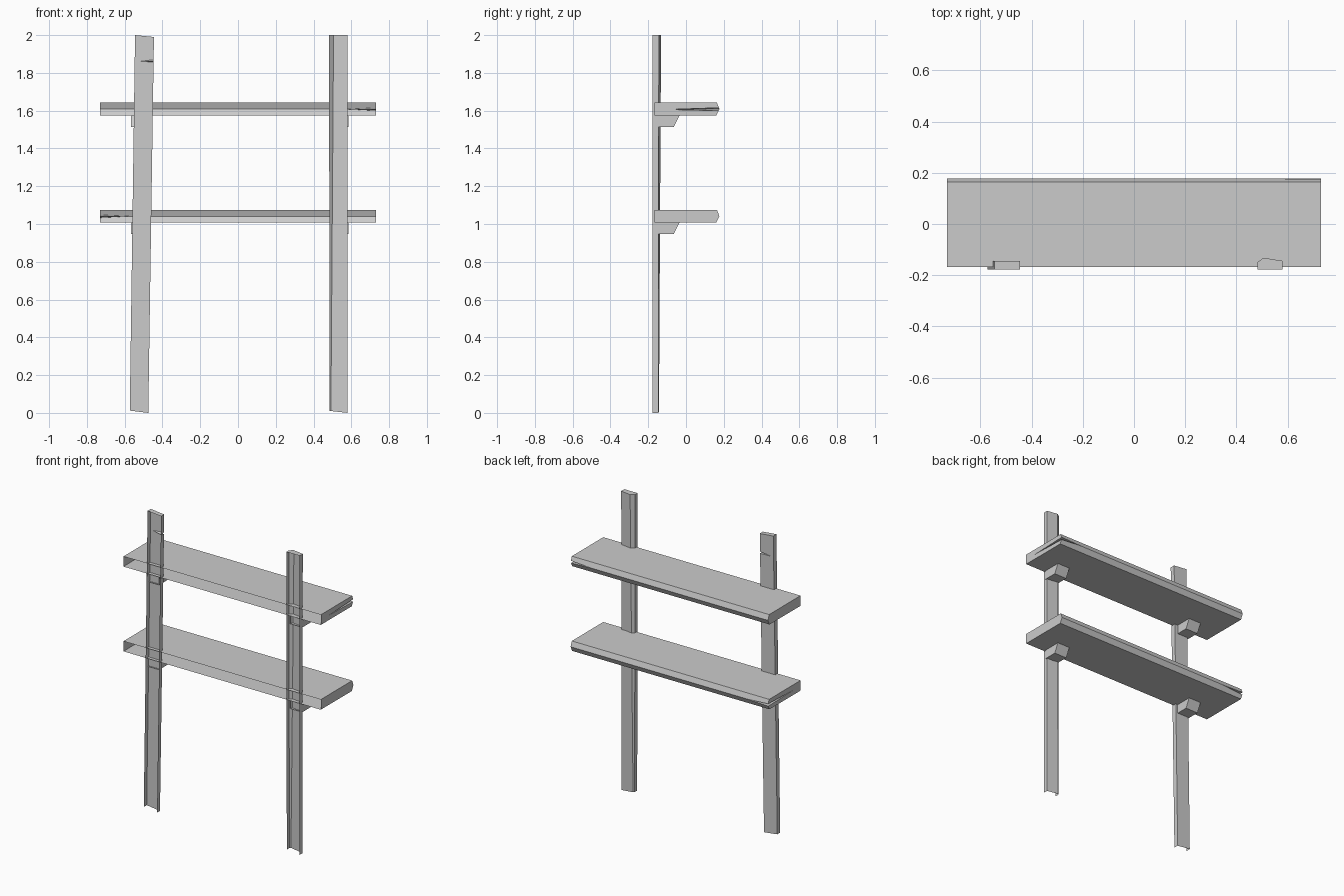
import bpy
import bmesh
from mathutils import Vector

cube = bpy.data.objects.get("Cube")
if cube:
    bpy.data.objects.remove(cube, do_unlink=True)

# One plain grey for everything
GREY = (0.6, 0.6, 0.6, 1.0)
grey = bpy.data.materials.new("plain_grey")
grey.use_nodes = True
grey.diffuse_color = GREY
bsdf = next(n for n in grey.node_tree.nodes if n.type == 'BSDF_PRINCIPLED')
bsdf.inputs["Base Color"].default_value = GREY


def new_object(name, bm):
    bmesh.ops.recalc_face_normals(bm, faces=bm.faces[:])
    mesh = bpy.data.meshes.new(name)
    bm.to_mesh(mesh)
    bm.free()
    mesh.materials.append(grey)
    obj = bpy.data.objects.new(name, mesh)
    bpy.context.collection.objects.link(obj)
    return obj


def loft(name, ring_a, ring_b):
    """Closed solid between two matching outlines."""
    bm = bmesh.new()
    a = [bm.verts.new(p) for p in ring_a]
    b = [bm.verts.new(p) for p in ring_b]
    bm.faces.new(a)
    bm.faces.new(b)
    for i in range(len(a)):
        j = (i + 1) % len(a)
        bm.faces.new((a[i], a[j], b[j], b[i]))
    return new_object(name, bm)


def extrude_x(name, profile, x0, x1):
    return loft(name, [(x0, y, z) for y, z in profile],
                [(x1, y, z) for y, z in profile])


def carve(obj, points):
    """Cut a thin wedge-shaped split out of a solid."""
    bm = bmesh.new()
    bmesh.ops.convex_hull(bm, input=[bm.verts.new(p) for p in points])
    cutter = new_object("split_cutter", bm)
    cutter.hide_render = True
    mod = obj.modifiers.new("split", 'BOOLEAN')
    mod.operation = 'DIFFERENCE'
    mod.solver = 'EXACT'
    mod.object = cutter
    bpy.context.view_layer.objects.active = obj
    bpy.ops.object.modifier_apply(modifier=mod.name)
    bpy.data.objects.remove(cutter, do_unlink=True)


def open_faces(obj, bottom=False):
    """Leave the front, and for posts the foot, open."""
    bm = bmesh.new()
    bm.from_mesh(obj.data)
    bm.normal_update()
    gone = [f for f in bm.faces if f.normal.y < -0.95
            or (bottom and f.normal.z < -0.5 and f.calc_center_median().z < 0.05)]
    bmesh.ops.delete(bm, geom=gone, context='FACES')
    bm.to_mesh(obj.data)
    bm.free()


# Boards with a pointed back edge, each split at one end
for name, z, side in (("lower_shelf", 1.007, -1), ("upper_shelf", 1.574, 1)):
    board = extrude_x(name, [(-0.168, z), (0.16, z), (0.177, z + 0.034),
                             (0.164, z + 0.068), (-0.168, z + 0.068)], -0.73, 0.73)
    mid, end = z + 0.034, side * 0.74
    carve(board, [(side * 0.575, 0.178, mid), (end, -0.11, mid - 0.002),
                  (end, 0.18, mid - 0.009), (end, 0.18, mid + 0.008)])
    open_faces(board)

    # Brackets below the board
    for label, x in (("right", -0.567), ("left", 0.493)):
        bracket = extrude_x(f"{name}_{label}_bracket",
                            [(-0.155, z), (-0.035, z), (-0.065, z - 0.06),
                             (-0.155, z - 0.06)], x, x + 0.092)
        open_faces(bracket)

# Leaning post, split near the top
right_post = loft(
    "right_post",
    [(-0.573, -0.177, 0.012), (-0.573, -0.146, 0.012),
     (-0.475, -0.146, 0), (-0.475, -0.177, 0)],
    [(-0.545, -0.177, 2), (-0.545, -0.144, 2),
     (-0.445, -0.144, 1.99), (-0.445, -0.177, 1.99)])
carve(right_post, [(-0.542, -0.14, 1.86), (-0.435, -0.13, 1.857),
                   (-0.435, -0.13, 1.877), (-0.435, -0.172, 1.86)])
open_faces(right_post, bottom=True)

# Upright post with a chamfer that widens upward
left_post = loft(
    "left_post",
    [(0.485, -0.177, 0.01), (0.485, -0.15, 0.01), (0.492, -0.143, 0.01),
     (0.58, -0.146, 0), (0.58, -0.177, 0)],
    [(0.482, -0.177, 2), (0.482, -0.149, 2), (0.506, -0.132, 2),
     (0.58, -0.144, 2), (0.58, -0.177, 2)])
open_faces(left_post, bottom=True)
